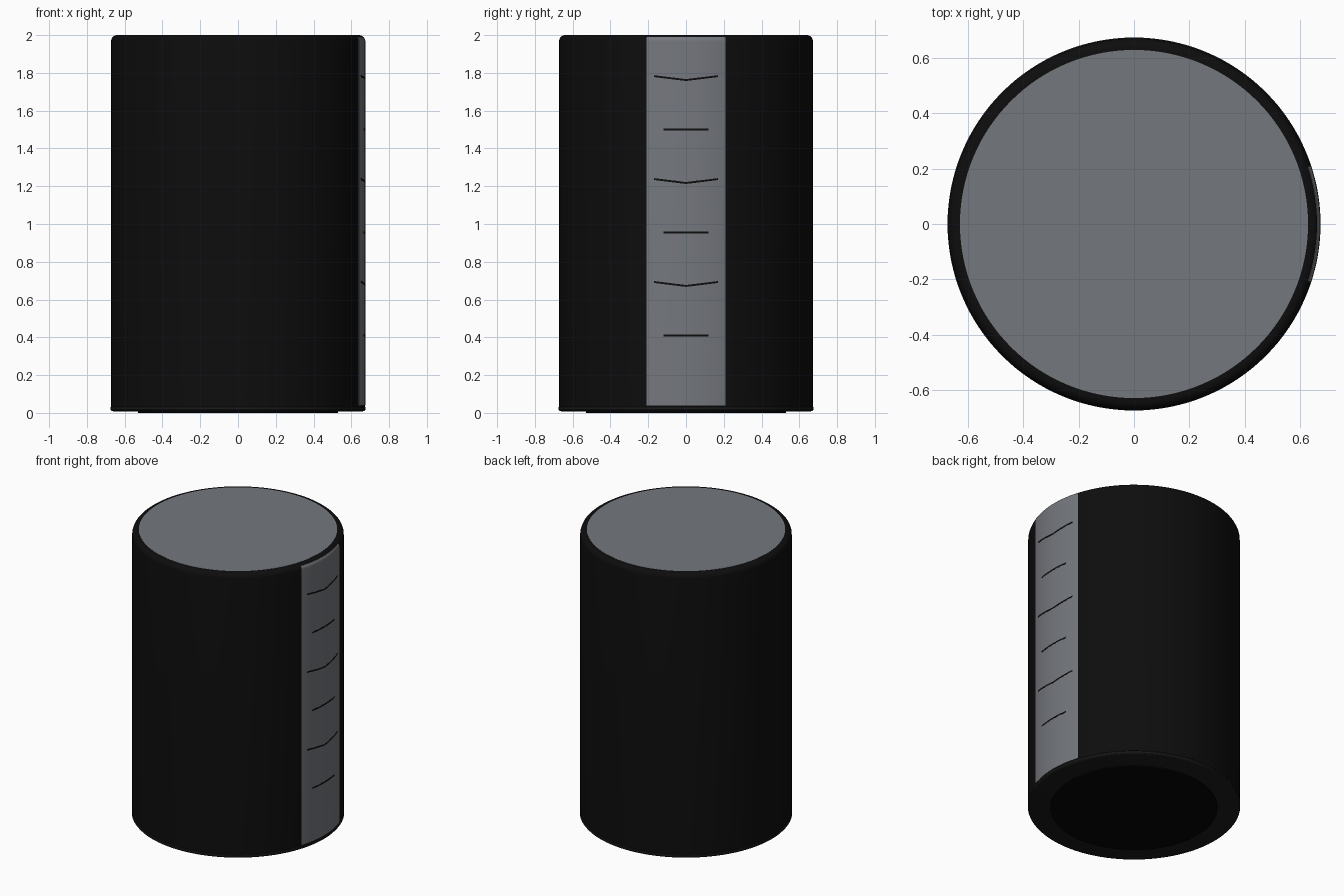
import bpy, bmesh
from math import sin, cos, pi, asin

cube = bpy.data.objects.get("Cube")
if cube:
    bpy.data.objects.remove(cube, do_unlink=True)


def material(name, rgb):
    m = bpy.data.materials.new(name)
    m.use_nodes = True
    m.diffuse_color = (*rgb, 1)
    m.node_tree.nodes["Principled BSDF"].inputs["Base Color"].default_value = (*rgb, 1)
    return m


black = material("black", (0.004, 0.004, 0.004))
deep_black = material("deep_black", (0.0015, 0.0015, 0.0015))
charcoal = material("charcoal", (0.011, 0.011, 0.012))
grey = material("grey", (0.175, 0.185, 0.205))


def finish(name, bm, mat):
    bmesh.ops.recalc_face_normals(bm, faces=bm.faces)
    mesh = bpy.data.meshes.new(name)
    bm.to_mesh(mesh)
    bm.free()
    mesh.materials.append(mat)
    obj = bpy.data.objects.new(name, mesh)
    bpy.context.collection.objects.link(obj)
    bpy.ops.object.select_all(action='DESELECT')
    obj.select_set(True)
    bpy.context.view_layer.objects.active = obj
    bpy.ops.object.shade_smooth_by_angle(angle=pi / 6)
    return obj


def lathe(name, profile, mat, segments=128):
    """Revolve an (r, z) profile and cap both ends."""
    bm = bmesh.new()
    rings = [[bm.verts.new((r * cos(2 * pi * i / segments), r * sin(2 * pi * i / segments), z))
              for i in range(segments)] for r, z in profile]
    for a, b in zip(rings, rings[1:]):
        for i in range(segments):
            j = (i + 1) % segments
            bm.faces.new((a[i], a[j], b[j], b[i]))
    bm.faces.new(rings[0])
    bm.faces.new(rings[-1])
    return finish(name, bm, mat)


def curved_plate(name, half_width, profile, mat, radius, depth=0.006, dip=0.0, steps=24):
    """Wrap a thin plate around the +x side; dip lowers its middle into a V."""
    half = asin(half_width / radius)
    bm = bmesh.new()
    loops = []
    for i in range(steps + 1):
        t = 2 * i / steps - 1
        a = half * t
        drop = dip * (1 - abs(t))
        outline = list(profile) + [(r - depth, z) for r, z in reversed(profile)]
        loops.append([bm.verts.new((r * cos(a), r * sin(a), z - drop)) for r, z in outline])
    n = len(loops[0])
    for a, b in zip(loops, loops[1:]):
        for k in range(n):
            m = (k + 1) % n
            bm.faces.new((a[k], a[m], b[m], b[k]))
    bm.faces.new(loops[0])
    bm.faces.new(loops[-1])
    return finish(name, bm, mat)


R, TOP, FILLET = 0.672, 2.0, 0.033


def fillet(r, end, steps=8):
    """Points of the rounded top edge, from vertical up to the end angle."""
    return [(r - FILLET + FILLET * cos(end * i / steps),
             TOP - FILLET + FILLET * sin(end * i / steps)) for i in range(steps + 1)]


# Main body with rounded top edge, and the flush lid panel
lathe("body", [(R, 0.035)] + fillet(R, pi / 2), black)
lathe("lid_panel", [(0.63, 1.99), (0.63, 2.001)], grey)

# Base ring and round foot
lathe("base_ring", [(0.66, 0.008), (0.67, 0.011), (0.675, 0.017),
                    (0.675, 0.03), (0.67, 0.036)], charcoal)
lathe("foot", [(0.53, 0.0), (0.53, 0.012)], deep_black)

# Side strip that follows the top rounding
strip_r = R + 0.002
curved_plate("side_strip", 0.21, [(strip_r, 0.038)] + fillet(strip_r, pi / 4), grey, strip_r)

# Alternating chevron and straight marks on the strip
mark_r, line = strip_r + 0.0012, 0.005
for i in range(3):
    z = 0.41 + 0.545 * i
    curved_plate(f"straight_mark_{i + 1}", 0.12,
                 [(mark_r, z - line), (mark_r, z + line)], black, mark_r, 0.003)
    z += 0.283
    curved_plate(f"chevron_mark_{i + 1}", 0.17,
                 [(mark_r, z - line), (mark_r, z + line)], black, mark_r, 0.003, dip=0.021)
